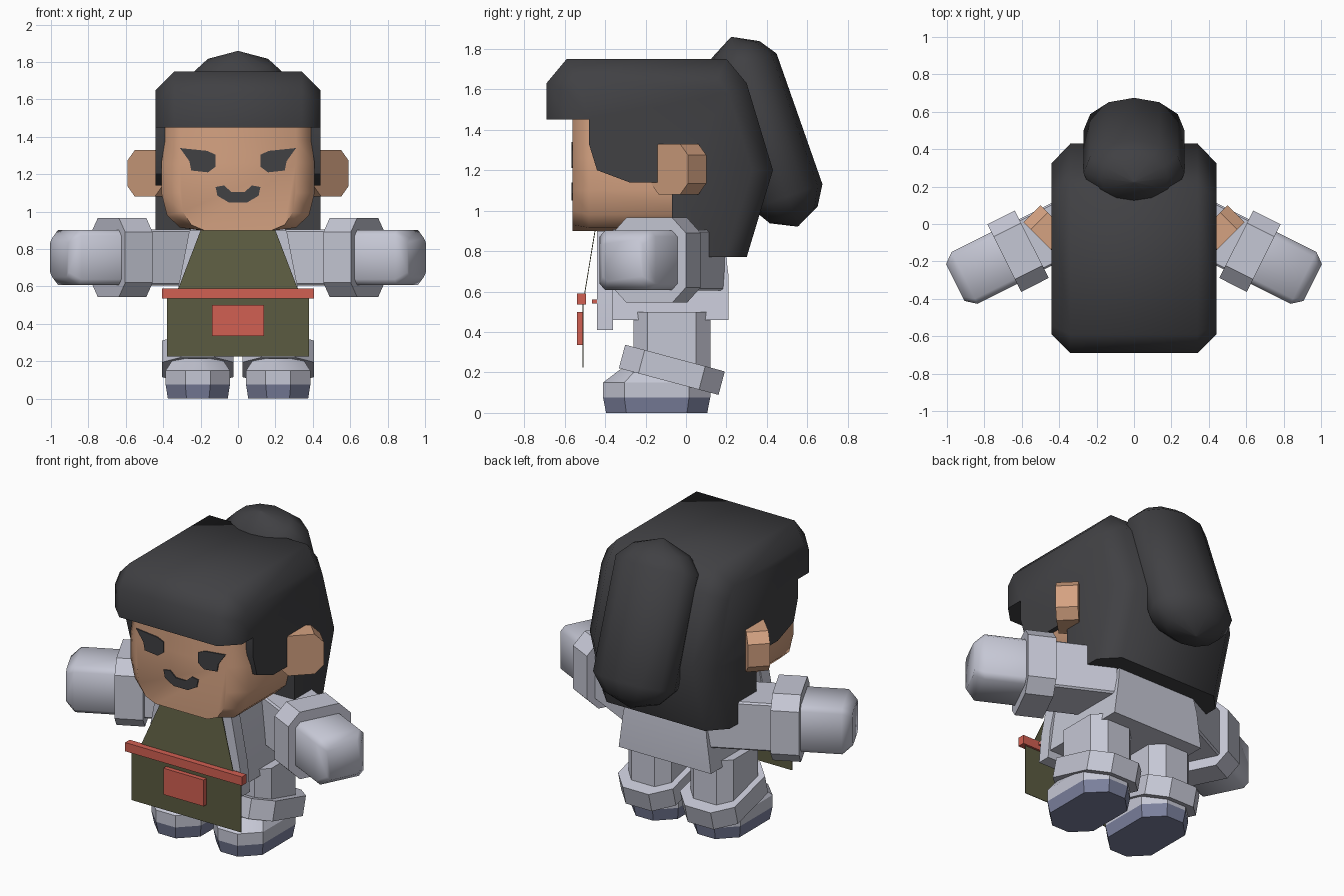
import bpy, bmesh, math
from mathutils import Vector, Matrix

if "Cube" in bpy.data.objects:
    bpy.data.objects.remove(bpy.data.objects["Cube"])


def material(name, rgb):
    m = bpy.data.materials.new(name)
    m.diffuse_color = (*rgb, 1)
    m.use_nodes = True
    m.node_tree.nodes["Principled BSDF"].inputs["Base Color"].default_value = m.diffuse_color
    return m


SKIN = material("skin", (0.66, 0.36, 0.22))
HAIR = material("charcoal", (0.052, 0.052, 0.057))
CLOTH = material("pale grey", (0.56, 0.57, 0.66))
OLIVE = material("olive", (0.105, 0.105, 0.052))
RED = material("red", (0.64, 0.115, 0.085))
SOLE = material("slate blue", (0.20, 0.22, 0.34))


def finish(bm, name, mat, angle=30, matrix=None):
    if matrix:
        bm.transform(matrix)
    bmesh.ops.recalc_face_normals(bm, faces=bm.faces)
    me = bpy.data.meshes.new(name)
    bm.to_mesh(me)
    bm.free()
    me.materials.append(mat)
    me.shade_smooth()
    me.set_sharp_from_angle(angle=math.radians(angle))
    ob = bpy.data.objects.new(name, me)
    bpy.context.collection.objects.link(ob)
    return ob


def loft(name, rings, mat, angle=30, matrix=None):
    """Skin a list of equal-length rings and cap both ends."""
    bm = bmesh.new()
    vs = [[bm.verts.new(p) for p in r] for r in rings]
    n = len(vs[0])
    for a, b in zip(vs, vs[1:]):
        for i in range(n):
            j = (i + 1) % n
            bm.faces.new((a[i], a[j], b[j], b[i]))
    bm.faces.new(vs[0])
    bm.faces.new(vs[-1])
    return finish(bm, name, mat, angle, matrix)


def octagon(a, b, c):
    """Rectangle of half sizes a, b with corners cut by c."""
    return [(a, b - c), (a - c, b), (c - a, b), (-a, b - c),
            (-a, c - b), (c - a, -b), (a - c, -b), (a, c - b)]


def prism(name, outline, lo, hi, mat, axis="y"):
    """Extrude an outline along y (points x,z) or z (points x,y)."""
    if axis == "y":
        rings = [[(x, t, z) for x, z in outline] for t in (lo, hi)]
    else:
        rings = [[(x, y, t) for x, y in outline] for t in (lo, hi)]
    return loft(name, rings, mat)


def box(name, x, y, z, mat):
    return prism(name, [(x[0], z[0]), (x[1], z[0]), (x[1], z[1]), (x[0], z[1])],
                 y[0], y[1], mat)


# Head: rounded jaw outline, front edge stepped inward
def both(half):
    return half + [(-x, z) for x, z in reversed(half)]


outer = both([(.39, 1.60), (.39, 1.38), (.41, 1.26), (.41, 1.10), (.38, .98), (.31, .915), (.20, .90)])
inner = both([(.31, 1.60), (.31, 1.38), (.31, 1.26), (.31, 1.10), (.295, 1.0), (.25, .93), (.18, .90)])
loft("head", [[(x, y, z) for x, z in o]
              for y, o in ((-.56, inner), (-.48, outer), (.15, outer))], SKIN, 50)

# Face details
eye = [(.31, 1.34), (.165, 1.325), (.12, 1.305), (.12, 1.24), (.16, 1.21), (.25, 1.22), (.26, 1.27)]
for s, side in ((1, "left"), (-1, "right")):
    prism(side + "_eye", [(s * x, z) for x, z in eye], -.567, -.559, HAIR)
mouth = both([(.035, 1.105), (.075, 1.14), (.12, 1.132), (.11, 1.085), (.05, 1.05)])
prism("mouth", mouth, -.567, -.559, HAIR)

# Hair: side profile extruded across, rim chamfered with slanted cuts
prof = [(-.69, 1.45), (-.69, 1.63), (-.59, 1.75), (.20, 1.75), (.30, 1.63), (.43, 1.20), (.30, .77),
        (-.07, .77), (-.07, 1.14), (-.28, 1.14), (-.44, 1.20), (-.48, 1.33), (-.48, 1.45)]
bm = bmesh.new()
L = [bm.verts.new((-.44, y, z)) for y, z in prof]
R = [bm.verts.new((.44, y, z)) for y, z in prof]
bm.faces.new(L)
bm.faces.new(R)
for i in range(len(prof)):
    j = (i + 1) % len(prof)
    bm.faces.new((L[i], L[j], R[j], R[i]))
bmesh.ops.recalc_face_normals(bm, faces=bm.faces)
for (y0, z0), (y1, z1) in zip(prof[:6], prof[1:7]):
    n = Vector((z0 - z1, y1 - y0)).normalized()
    for s in (1, -1):
        bmesh.ops.bisect_plane(bm, geom=bm.verts[:] + bm.edges[:] + bm.faces[:], dist=1e-5,
                               plane_co=(s * .34, y0, z0), plane_no=(s, n[0], n[1]),
                               clear_outer=True)
        bmesh.ops.holes_fill(bm, edges=[e for e in bm.edges if e.is_boundary], sides=0)
finish(bm, "hair", HAIR, 50)

# Ponytail: stretched ball hanging along a tilted axis
rings = []
for u, f in ((-1.685, .02), (-1.62, .68), (-1.534, 1), (-.847, 1), (-.75, .68), (-.69, .02)):
    ring = []
    for k in range(12):
        a = math.tau * k / 12
        v = .83 + .185 * f * math.cos(a)
        ring.append((.27 * f * math.sin(a), .33 * u + .94 * v, -.94 * u + .33 * v))
    rings.append(ring)
loft("ponytail", rings, HAIR, 50)

# Torso with a front panel
def slab(x, y0, y1, z):
    return [(-x, y0, z), (x, y0, z), (x, y1, z), (-x, y1, z)]


loft("torso", [slab(.32, -.38, .21, .46), slab(.29, -.38, .21, .68), slab(.25, -.36, .18, .92)], CLOTH)
loft("coat_front", [slab(.335, -.44, -.36, .41), slab(.32, -.44, -.36, .59), slab(.26, -.44, -.36, .90)], CLOTH)

# Apron, belt, pocket and tie
prism("apron_skirt", [(-.38, .225), (.38, .225), (.38, .56), (-.38, .56)], -.512, -.508, OLIVE)
loft("apron_bib", [slab(.33, -.508, -.504, .56), slab(.20, -.452, -.448, .90)], OLIVE)
box("belt", (-.405, .405), (-.54, -.495), (.535, .59), RED)
box("pocket", (-.14, .14), (-.54, -.508), (.335, .50), RED)
box("apron_tie", (-.32, .32), (-.465, -.44), (.54, .56), RED)

for s, side in ((1, "left"), (-1, "right")):
    mirror = Matrix.Scale(s, 4, (1, 0, 0))

    # Ear: octagonal plate turned outward and back
    ear = [[(p, t, z) for p, z in octagon(.13, .125, .055)] for t in (-.064, .064)]
    loft(side + "_ear", ear, SKIN, 30, mirror @ Matrix.Translation((.453, -.037, 1.205))
         @ Matrix.Rotation(math.radians(45), 4, 'Z'))

    # Arm: sleeve, cuff and blocky hand along one axis
    arm = mirror @ Matrix.Translation((.62, -.145, .755)) @ Matrix.Rotation(math.radians(-26.6), 4, 'Z')

    def along(name, stations, angle):
        loft(side + name, [[(t, a, b) for a, b in octagon(r, r * k, c)]
                           for t, r, k, c in stations], CLOTH, angle, arm)

    along("_sleeve", [(-.45, .15, 1, .01), (0, .15, 1, .01)], 30)
    along("_cuff", [(-.082, .202, 1.04, .075), (.082, .202, 1.04, .075)], 30)
    along("_hand", [(0, .155, .95, .03), (.32, .155, .95, .03), (.375, .11, .95, .025)], 50)

    # Leg, shoe, sole and slanted ankle band
    foot = mirror @ Matrix.Translation((.215, -.145, 0))

    def stack(name, stations, mat):
        loft(side + name, [[(x, y + dy, z) for x, y in octagon(a, b, c)]
                           for z, a, b, c, dy in stations], mat, 30, foot)

    stack("_leg", [(.15, .15, .19, .07, .075), (.50, .15, .19, .07, .075)], CLOTH)
    stack("_sole", [(0, .16, .25, .10, 0), (.076, .172, .265, .105, 0)], SOLE)
    stack("_shoe", [(.076, .172, .265, .105, 0), (.15, .172, .265, .105, 0), (.215, .13, .20, .08, .02)], CLOTH)
    band = mirror @ Matrix.Translation((.215, -.07, .213)) @ Matrix.Rotation(math.radians(-15), 4, 'X')
    loft(side + "_ankle_band", [[(x, y, z) for x, y in octagon(.19, .255, .10)]
                                for z in (-.06, .06)], CLOTH, 30, band)
